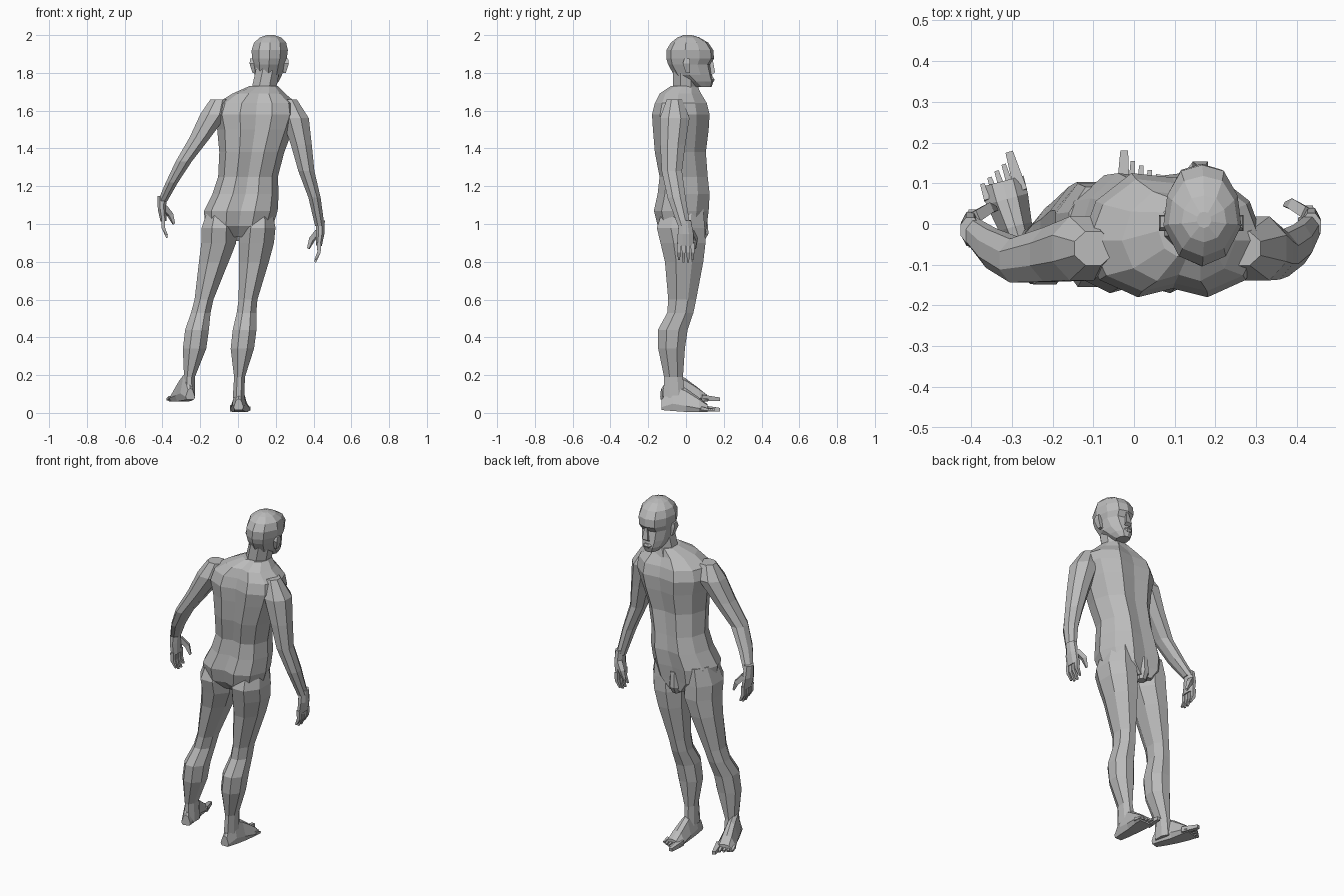
import bpy, bmesh, math
from mathutils import Matrix, Vector

cube = bpy.data.objects.get("Cube")
if cube:
    bpy.data.objects.remove(cube, do_unlink=True)

grey = bpy.data.materials.new("plain grey")
grey.use_nodes = True
colour = (0.5, 0.5, 0.5, 1)
grey.diffuse_color = colour
grey.node_tree.nodes["Principled BSDF"].inputs["Base Color"].default_value = colour


def mirrored(half):
    """Close a half outline, running back to front, into a full symmetric one."""
    return half + [(-a, b) for a, b in reversed(half) if a > 0]


def circle(sides, turn=0.0):
    angles = [math.tau * (i + turn) / sides for i in range(sides)]
    return [(math.cos(a), math.sin(a)) for a in angles]


# Unit cross-sections
TRUNK = mirrored([(0, -.86), (.38, -1), (.8, -.72), (1, -.1), (.84, .55), (.45, 1), (0, .93)])
SKULL = mirrored([(0, -1), (.6, -.8), (1, -.2), (.9, .4), (.55, .88), (0, 1)])
LIMB = circle(8, .5)
FOOT = [(-.75, -1), (.75, -1), (1, -.5), (.5, .75), (0, 1), (-.5, .75), (-1, -.5)]
DIGIT = circle(4, .5)


def add_mesh(name, bm, matrix):
    bmesh.ops.transform(bm, matrix=matrix, verts=bm.verts)
    bmesh.ops.recalc_face_normals(bm, faces=bm.faces)
    mesh = bpy.data.meshes.new(name)
    bm.to_mesh(mesh)
    bm.free()
    mesh.materials.append(grey)
    obj = bpy.data.objects.new(name, mesh)
    bpy.context.collection.objects.link(obj)
    return obj


def loft(name, outline, stations, axis="z", matrix=Matrix()):
    """Skin rings given as (position, centre, half width, low, high)."""
    bm = bmesh.new()
    rings = []
    for pos, centre, half, low, high in stations:
        ring = []
        for a, b in outline:
            u = centre + a * half
            v = (low + high) / 2 + b * (high - low) / 2
            ring.append(bm.verts.new((u, v, pos) if axis == "z" else (u, pos, v)))
        rings.append(ring)
    n = len(outline)
    for lower, upper in zip(rings, rings[1:]):
        for i in range(n):
            j = (i + 1) % n
            bm.faces.new((lower[i], lower[j], upper[j], upper[i]))
    bm.faces.new(rings[0])
    bm.faces.new(rings[-1])
    return add_mesh(name, bm, matrix)


def taper(name, points, radii, matrix=Matrix()):
    """Four-sided digit that follows a short path."""
    bm = bmesh.new()
    rings = []
    path = [Vector(p) for p in points]
    turn = (path[-1] - path[0]).to_track_quat("Z", "Y")
    for p, r in zip(path, radii):
        rings.append([bm.verts.new(p + turn @ Vector((a * r, b * r, 0))) for a, b in DIGIT])
    for lower, upper in zip(rings, rings[1:]):
        for i in range(4):
            j = (i + 1) % 4
            bm.faces.new((lower[i], lower[j], upper[j], upper[i]))
    bm.faces.new(rings[0])
    bm.faces.new(rings[-1])
    return add_mesh(name, bm, matrix)


# Torso, leaning to one side
loft("torso", TRUNK, [
    (.93, .0, .08, -.09, .1), (.99, .005, .18, -.15, .11), (1.07, .015, .195, -.17, .12),
    (1.16, .04, .175, -.15, .125), (1.25, .053, .158, -.14, .115),
    (1.38, .073, .172, -.165, .105), (1.5, .09, .2, -.175, .12),
    (1.58, .095, .225, -.18, .125), (1.64, .1, .21, -.165, .11),
    (1.69, .11, .14, -.14, .08), (1.73, .135, .075, -.08, .06)])
loft("groin", LIMB, [(.91, .01, .025, .05, .1), (.95, .01, .035, .04, .122), (1.04, .01, .03, .04, .115)])

# Neck and head
loft("neck", LIMB, [(1.66, .12, .085, -.1, .09), (1.73, .14, .07, -.075, .07),
                    (1.83, .16, .068, -.075, .08)])
loft("head", SKULL, [
    (1.725, .157, .035, .05, .135), (1.755, .158, .058, -.01, .145),
    (1.79, .16, .073, -.065, .138), (1.845, .164, .084, -.095, .128),
    (1.875, .166, .092, -.104, .148), (1.92, .168, .096, -.104, .145),
    (1.96, .17, .085, -.08, .118), (1.988, .172, .055, -.045, .07), (2, .172, .018, -.01, .03)])
loft("nose", circle(3, .25), [(1.79, .163, .022, .1, .148), (1.802, .163, .022, .1, .172),
                              (1.87, .166, .009, .11, .152)])
loft("mouth", circle(6), [(1.752, .158, .02, .11, .148), (1.764, .158, .03, .11, .154),
                          (1.776, .158, .02, .11, .148)])
for side, name in ((-1, "right_ear"), (1, "left_ear")):
    loft(name, DIGIT, [(1.8, .165 + side * .08, .012, -.005, .025),
                       (1.85, .165 + side * .092, .017, -.025, .03),
                       (1.875, .165 + side * .092, .012, -.015, .025)])

# Shared limb sizes: leg (height, half width, back, front); arm (half width, half depth)
LEG = [(1.08, .075, -.13, .1), (.98, .1, -.165, .11), (.9, .1, -.145, .113),
       (.8, .085, -.12, .1), (.6, .054, -.1, .06), (.53, .056, -.105, .045),
       (.44, .068, -.155, .015), (.34, .067, -.153, 0), (.19, .031, -.12, -.012), (.08, .033, -.125, 0)]
ARM = [(.05, .045), (.078, .085), (.06, .072), (.046, .058), (.035, .052), (.027, .035)]
LEG_CENTRES = {
    "right": (-.09, -.1, -.102, -.128, -.18, -.197, -.217, -.23, -.257, -.257),
    "left": (.11, .106, .098, .085, .053, .045, .035, .023, .008, .003)}
ARM_CENTRES = {
    "right": [(-.1, -.06, 1.66), (-.128, -.06, 1.58), (-.2, -.075, 1.46),
              (-.288, -.09, 1.33), (-.35, -.06, 1.22), (-.4, -.015, 1.12)],
    "left": [(.265, -.06, 1.66), (.303, -.06, 1.56), (.335, -.07, 1.42),
             (.362, -.075, 1.28), (.405, -.05, 1.14), (.433, -.01, .99)]}
# Where each foot and hand sits: place, turn in degrees
FOOT_PLACE = {"right": ((-.255, -.12, .06), 15), "left": ((.003, -.12, .005), 0)}
HAND_PLACE = {"right": ((-.4, -.015, 1.12), -12), "left": ((.433, -.005, .99), 3)}

for side, sign in (("right", -1), ("left", 1)):
    flip = Matrix.Diagonal((sign, 1, 1, 1))

    # Leg
    loft(side + "_leg", LIMB, [(z, x, w, back, front)
                               for x, (z, w, back, front) in zip(LEG_CENTRES[side], LEG)])

    # Foot with a big toe on the inner side
    place, angle = FOOT_PLACE[side]
    at = Matrix.Translation(place) @ Matrix.Rotation(math.radians(angle), 4, "Z") @ flip
    loft(side + "_foot", FOOT, [
        (-.01, 0, .026, .01, .07), (.05, .003, .036, .005, .16), (.12, .006, .042, .0, .125),
        (.19, .008, .053, 0, .075), (.235, .008, .054, 0, .04)], "y", at)
    for i in range(5):
        x = -.03 + i * .021
        size = .019 if i == 0 else .011
        reach = .3 if i == 0 else .285 - i * .011
        taper(f"{side}_toe_{i + 1}", [(x, .2, .02), (x + .003, reach, .012)],
              (size * 1.2, size * .7), at)

    # Arm
    loft(side + "_arm", LIMB, [(z, x, w, y - d, y + d)
                               for (x, y, z), (w, d) in zip(ARM_CENTRES[side], ARM)])

    # Hand hanging down, palm inward, thumb forward
    place, angle = HAND_PLACE[side]
    at = Matrix.Translation(place) @ Matrix.Rotation(math.radians(angle), 4, "Y").inverted() @ flip
    at = Matrix.Translation(place) @ flip @ Matrix.Rotation(math.radians(5), 4, "Y")
    loft(side + "_palm", LIMB, [(.03, 0, .026, -.034, .034), (-.04, .006, .024, -.042, .048),
                                (-.105, .004, .017, -.044, .05)], "z", at)
    for i in range(4):
        y = -.032 + i * .024
        drop = -.18 - (.014 if i in (1, 2) else 0)
        taper(f"{side}_finger_{i + 1}", [(.004, y, -.09), (.008, y, -.14), (-.008, y, drop)],
              (.015, .013, .007), at)
    taper(side + "_thumb", [(-.004, .03, -.03), (-.035, .052, -.075), (-.05, .052, -.125)],
          (.02, .018, .008), at)
